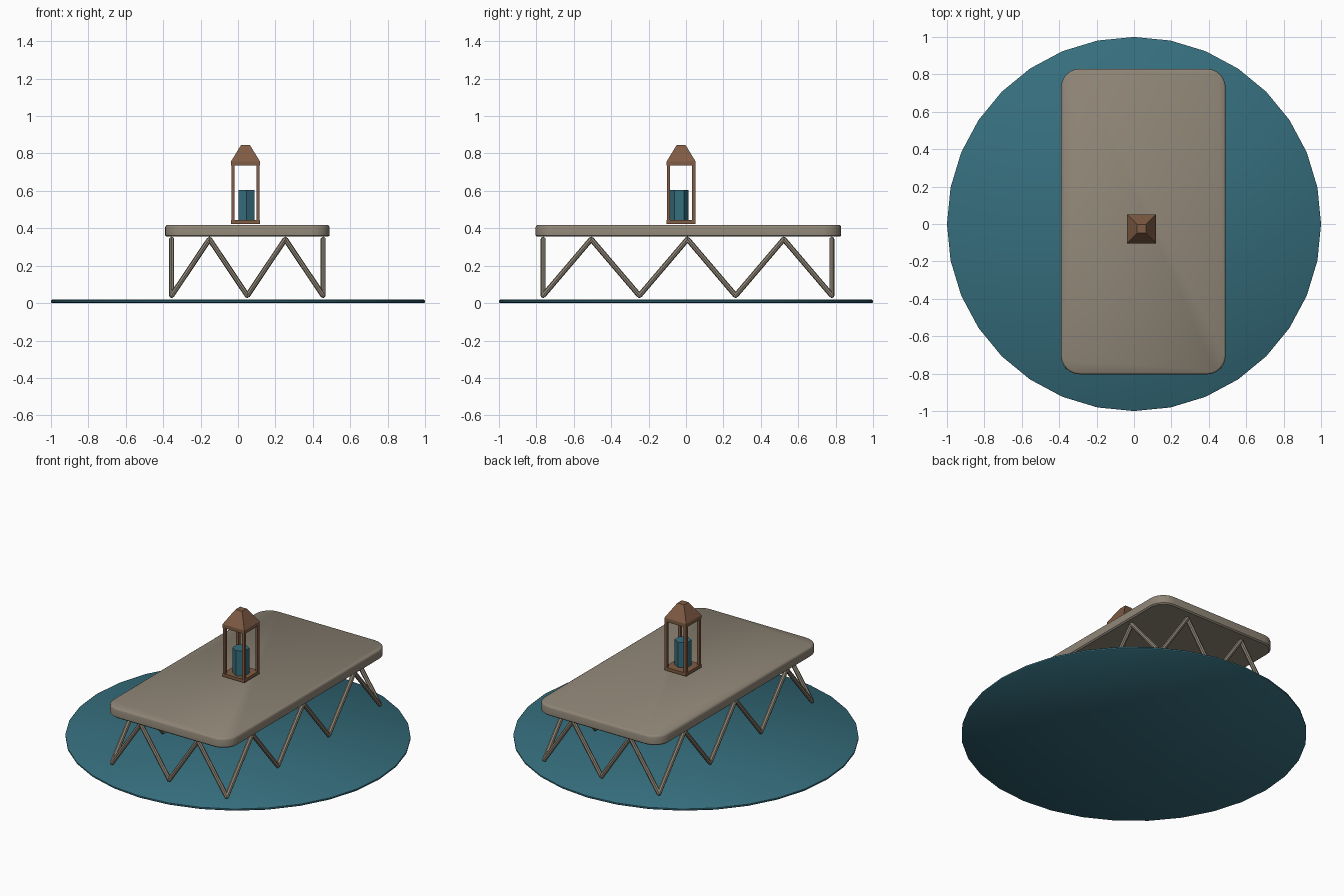
import bpy, bmesh, math
from mathutils import Vector, Matrix

if "Cube" in bpy.data.objects:
    bpy.data.objects.remove(bpy.data.objects["Cube"])


def material(name, rgb):
    m = bpy.data.materials.new(name)
    m.diffuse_color = (*rgb, 1)
    m.use_nodes = True
    m.node_tree.nodes["Principled BSDF"].inputs["Base Color"].default_value = m.diffuse_color
    return m


TEAL = material("teal", (0.036, 0.156, 0.205))
WOOD = material("weathered_wood", (0.275, 0.235, 0.182))
COPPER = material("copper_brown", (0.215, 0.107, 0.058))


def finish(name, bm, mat, smooth=True):
    bmesh.ops.recalc_face_normals(bm, faces=bm.faces[:])
    me = bpy.data.meshes.new(name)
    bm.to_mesh(me)
    bm.free()
    me.materials.append(mat)
    ob = bpy.data.objects.new(name, me)
    bpy.context.collection.objects.link(ob)
    if smooth:
        bpy.ops.object.select_all(action='DESELECT')
        ob.select_set(True)
        bpy.context.view_layer.objects.active = ob
        bpy.ops.object.shade_smooth_by_angle(angle=math.radians(40))
    return ob


def loft(bm, rings):
    """Stack equal-length rings of points, closed with end caps."""
    loops = [[bm.verts.new(p) for p in r] for r in rings]
    n = len(loops[0])
    for a, b in zip(loops, loops[1:]):
        for i in range(n):
            j = (i + 1) % n
            bm.faces.new((a[i], a[j], b[j], b[i]))
    bm.faces.new(loops[0][::-1])
    bm.faces.new(loops[-1])


def polygon(cx, cy, r, z, n, turn=0.0):
    return [(cx + r * math.cos(turn + math.tau * i / n),
             cy + r * math.sin(turn + math.tau * i / n), z) for i in range(n)]


def square(cx, cy, half, z):
    return polygon(cx, cy, half * math.sqrt(2), z, 4, math.pi / 4)


def rounded_rect(cx, cy, hx, hy, r, z, seg=6):
    pts = []
    for k, (sx, sy) in enumerate(((1, 1), (-1, 1), (-1, -1), (1, -1))):
        for i in range(seg + 1):
            a = math.pi / 2 * (k + i / seg)
            pts.append((cx + sx * (hx - r) + r * math.cos(a),
                        cy + sy * (hy - r) + r * math.sin(a), z))
    return pts


# Round rug
bm = bmesh.new()
loft(bm, [polygon(0, 0, r, z, 32) for r, z in
          ((0.994, 0), (1, 0.005), (1, 0.014), (0.994, 0.019))])
finish("rug", bm, TEAL)

# Table top with rounded corners and softened edges
TX, TY = 0.05, 0.013
bm = bmesh.new()
loft(bm, [rounded_rect(TX, TY, 0.44 - d, 0.817 - d, 0.1 - d, z) for d, z in
          ((0.008, 0.355), (0, 0.362), (0, 0.405), (0.003, 0.413), (0.01, 0.418))])
finish("table_top", bm, WOOD)

# Zigzag rod frame running round all four sides
HX, HY, LOW, HIGH, ROD = 0.405, 0.772, 0.04, 0.342, 0.014


def side_points(a, b, peaks):
    n = peaks * 2
    return [Vector((*a.lerp(b, i / n), HIGH if i % 2 else LOW)) for i in range(n)]


c = [Vector((TX + sx * HX, TY - 0.005 + sy * HY))
     for sx, sy in ((-1, -1), (1, -1), (1, 1), (-1, 1))]
path = []
for k in range(4):
    path += side_points(c[k], c[(k + 1) % 4], 3 if k % 2 else 2)

bm = bmesh.new()
for p, q in zip(path, path[1:] + path[:1]):
    d = q - p
    place = Matrix.Translation((p + q) / 2) @ d.to_track_quat('Z', 'Y').to_matrix().to_4x4()
    bmesh.ops.create_cone(bm, cap_ends=True, segments=8, radius1=ROD, radius2=ROD,
                          depth=d.length, matrix=place)
    bmesh.ops.create_icosphere(bm, subdivisions=1, radius=ROD, matrix=Matrix.Translation(p))
finish("zigzag_legs", bm, WOOD)

# Lantern: base, four posts and tapered roof
LX, LY, LH = 0.04, -0.026, 0.077
bm = bmesh.new()
loft(bm, [square(LX, LY, LH, z) for z in (0.424, 0.444)])
finish("lantern_base", bm, COPPER, False)

bm = bmesh.new()
for sx in (-1, 1):
    for sy in (-1, 1):
        loft(bm, [square(LX + sx * 0.0675, LY + sy * 0.0675, 0.0085, z)
                  for z in (0.44, 0.74)])
finish("lantern_posts", bm, COPPER, False)

bm = bmesh.new()
loft(bm, [square(LX, LY, h, z) for h, z in
          ((LH, 0.735), (LH, 0.758), (0.032, 0.832), (0.023, 0.846))])
finish("lantern_roof", bm, COPPER, False)

# Candle inside the lantern
bm = bmesh.new()
loft(bm, [polygon(0.046, -0.036, 0.049, z, 6, math.pi / 2) for z in (0.443, 0.604)])
finish("candle", bm, TEAL, False)
